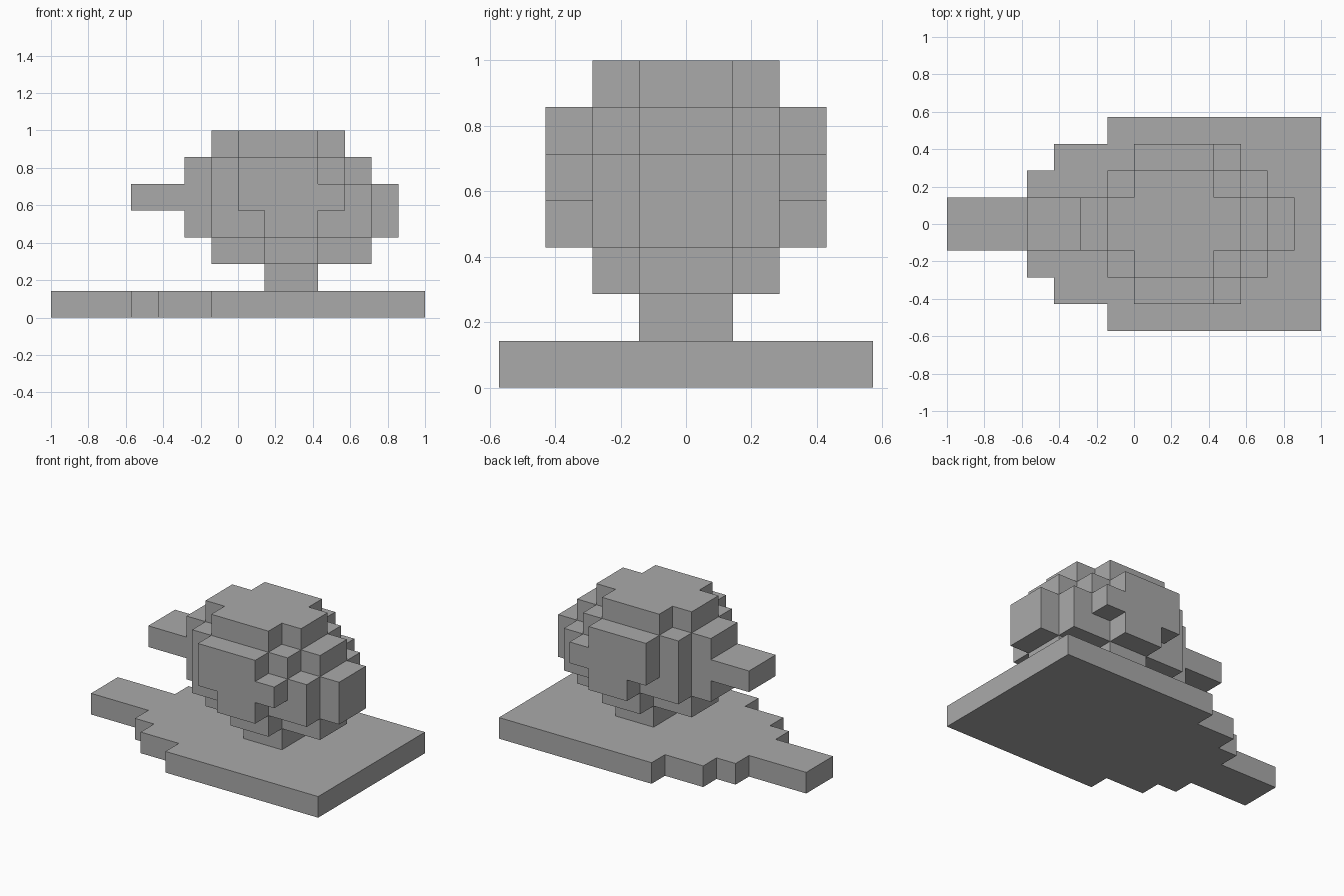
import bpy
import bmesh
import math
from itertools import product
from mathutils import Vector

cube = bpy.data.objects.get("Cube")
if cube:
    bpy.data.objects.remove(cube, do_unlink=True)

UNIT = 1 / 7  # edge length of one block

grey = bpy.data.materials.new("plain_grey")
grey.use_nodes = True
colour = (0.4, 0.4, 0.4, 1)
grey.diffuse_color = colour
grey.node_tree.nodes["Principled BSDF"].inputs["Base Color"].default_value = colour


def block_part(name, boxes):
    """Merge boxes (x0, x1, half width in y, z0, z1) into one blocky shell."""
    cells = set()
    for x0, x1, w, z0, z1 in boxes:
        cells.update(product(range(x0, x1), range(-w, w), range(z0, z1)))

    bm = bmesh.new()
    for cell in cells:
        centre = Vector(cell) + Vector((0.5, 0.5, 0.5))
        for axis, sign in product(range(3), (-1, 1)):
            neighbour = list(cell)
            neighbour[axis] += sign
            if tuple(neighbour) in cells:
                continue
            # Exposed side of the block, wound outwards
            n, u, v = Vector(), Vector(), Vector()
            n[axis] = sign / 2
            u[(axis + 1) % 3] = 0.5
            v[(axis + 2) % 3] = sign / 2
            corners = (-u - v, u - v, u + v, v - u)
            bm.faces.new([bm.verts.new((centre + n + c) * UNIT) for c in corners])

    bmesh.ops.remove_doubles(bm, verts=bm.verts, dist=0.001)
    bmesh.ops.dissolve_limit(bm, angle_limit=math.radians(1),
                             verts=bm.verts, edges=bm.edges)
    mesh = bpy.data.meshes.new(name)
    bm.to_mesh(mesh)
    bm.free()
    mesh.materials.append(grey)
    obj = bpy.data.objects.new(name, mesh)
    bpy.context.collection.objects.link(obj)
    return obj


# Flat plate, stepping down to a narrow tongue
block_part("base_plate", [
    (-1, 7, 4, 0, 1),
    (-3, -1, 3, 0, 1),
    (-4, -3, 2, 0, 1),
    (-7, -4, 1, 0, 1),
])

# Short square post
block_part("neck", [(1, 3, 1, 1, 2)])

# Rounded blocky body with a spout towards the tongue
block_part("round_body", [
    # Underside
    (-1, 5, 1, 2, 3),
    (1, 3, 2, 2, 3),
    # Core and its two ends
    (-1, 4, 2, 3, 6),
    (4, 5, 2, 3, 5),
    (4, 5, 1, 5, 6),
    (5, 6, 1, 3, 5),
    (-2, -1, 1, 3, 6),
    # Side bulges
    (1, 3, 3, 3, 4),
    (0, 4, 3, 4, 5),
    (0, 3, 3, 5, 6),
    # Top cap
    (-1, 4, 1, 6, 7),
    (0, 3, 2, 6, 7),
    # Spout
    (-4, -2, 1, 4, 5),
])
